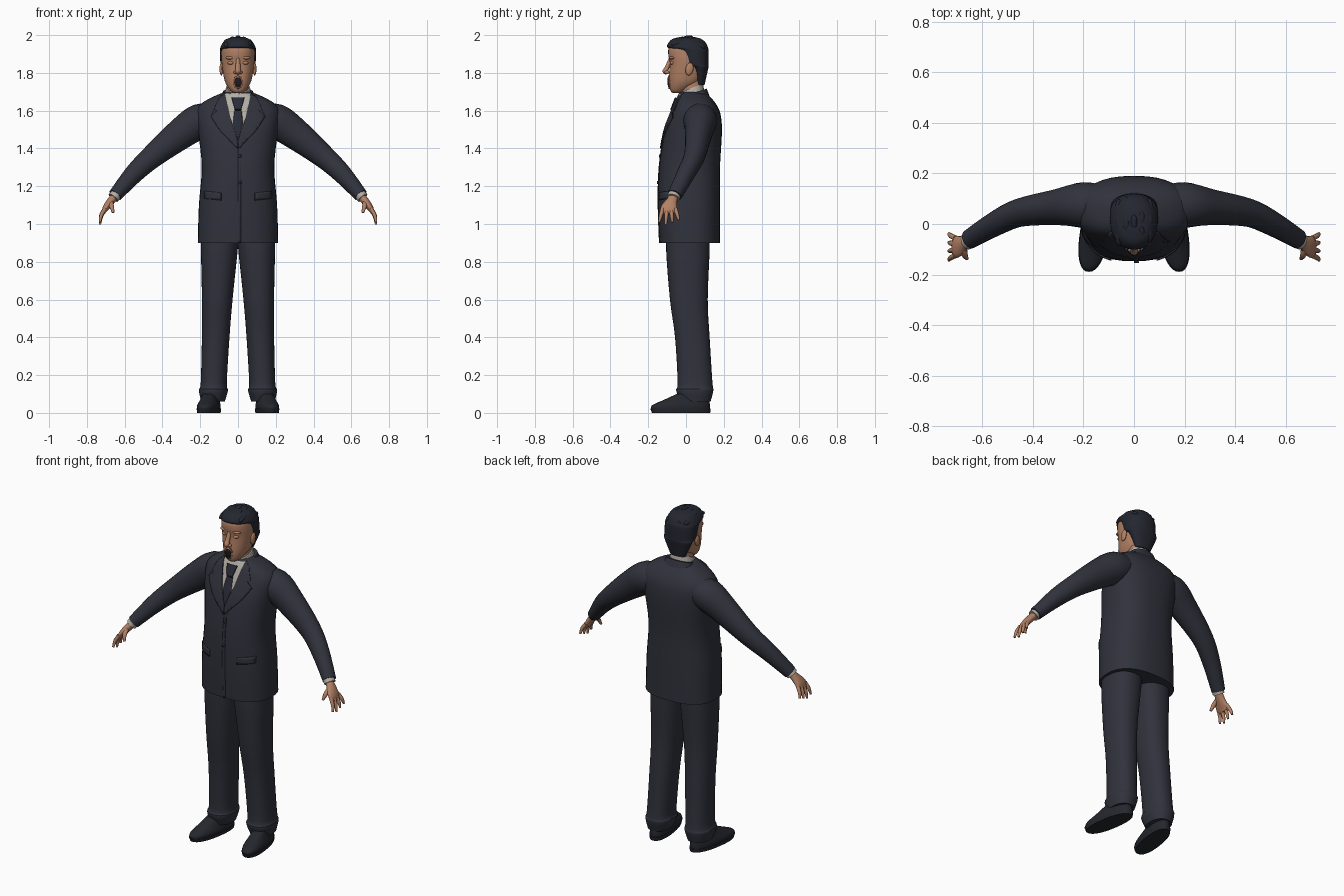
import bpy, bmesh, math, random
from mathutils import Vector, Matrix
from mathutils.bvhtree import BVHTree

random.seed(4)
default_cube = bpy.data.objects.get("Cube")
if default_cube:
    bpy.data.objects.remove(default_cube)


def material(name, red, green, blue):
    made = bpy.data.materials.new(name)
    made.use_nodes = True
    made.diffuse_color = (red, green, blue, 1)
    shader = made.node_tree.nodes["Principled BSDF"]
    shader.inputs["Base Color"].default_value = made.diffuse_color
    shader.inputs["Roughness"].default_value = .8
    return made


SUIT = material("charcoal suit", .03, .032, .045)
TIE = material("dark tie", .022, .024, .038)
SHIRT = material("off white shirt", .45, .42, .37)
SKIN = material("skin", .45, .22, .13)
LIP = material("lips", .32, .13, .085)
HAIR = material("black hair", .018, .02, .03)
LEATHER = material("black leather", .018, .02, .027)
MOUTH = material("mouth inside", .015, .01, .01)


def finish(name, bm, mat):
    mesh = bpy.data.meshes.new(name)
    bm.to_mesh(mesh)
    bm.free()
    mesh.materials.append(mat)
    made = bpy.data.objects.new(name, mesh)
    bpy.context.collection.objects.link(made)
    bpy.ops.object.select_all(action="DESELECT")
    made.select_set(True)
    bpy.context.view_layer.objects.active = made
    bpy.ops.object.shade_smooth_by_angle(angle=math.radians(45))
    return made


def dense(rows, steps=4):
    """Smooth interpolation through rows of numbers."""
    out = []
    for i in range(len(rows) - 1):
        before, start, end = rows[max(i - 1, 0)], rows[i], rows[i + 1]
        after = rows[min(i + 2, len(rows) - 1)]
        for j in range(steps):
            t = j / steps
            out.append([q + t / 2 * (r - p + t * (2 * p - 5 * q + 4 * r - s + t * (3 * (q - r) + s - p)))
                        for p, q, r, s in zip(before, start, end, after)])
    return out + [list(rows[-1])]


def skin_rings(name, rings, mat):
    bm = bmesh.new()
    loops = [[bm.verts.new(point) for point in ring] for ring in rings]
    for low, high in zip(loops, loops[1:]):
        for i in range(len(low)):
            bm.faces.new((low[i - 1], low[i], high[i], high[i - 1]))
    bm.faces.new(loops[0])
    bm.faces.new(loops[-1])
    bmesh.ops.recalc_face_normals(bm, faces=bm.faces[:])
    return finish(name, bm, mat)


def oval(count, power=2):
    for i in range(count):
        angle = math.tau * i / count
        c, s = math.cos(angle), math.sin(angle)
        yield math.copysign(abs(c) ** (2 / power), c), math.copysign(abs(s) ** (2 / power), s)


def stack(name, rows, mat, power=2.3, side=1, tilt=0, shear=0, centre=0):
    """Upright loft; rows hold height, half width, front y and back y."""
    rings = []
    for z, width, front, back in dense(rows):
        ring = []
        for u, v in oval(36, power):
            depth = v * (back - front) / 2
            y = (front + back) / 2 + depth
            ring.append((side * (centre + u * width - shear * y), y, z + tilt * depth))
        rings.append(ring)
    return skin_rings(name, rings, mat)


def tube(name, path, mat, side=1, count=20):
    """Loft along a path; rows hold x, y, z, half width along y and half thickness."""
    rows = dense(path)
    rings = []
    for i, (x, y, z, width, thickness) in enumerate(rows):
        ahead, behind = rows[min(i + 1, len(rows) - 1)], rows[max(i - 1, 0)]
        along = (Vector(ahead[:3]) - Vector(behind[:3])).normalized()
        across = (Vector((0, 1, 0)) - along * along.y).normalized()
        normal = along.cross(across)
        points = [Vector((x, y, z)) + across * width * u + normal * thickness * v for u, v in oval(count)]
        rings.append([(side * point.x, point.y, point.z) for point in points])
    return skin_rings(name, rings, mat)


def ball(name, location, size, mat, tip=0):
    bm = bmesh.new()
    bmesh.ops.create_uvsphere(bm, u_segments=16, v_segments=10, radius=1)
    bm.transform(Matrix.Translation(location) @ Matrix.Rotation(tip, 4, "X") @ Matrix.Diagonal((*size, 1)))
    return finish(name, bm, mat)


def plate(name, base, outline, lift, mat, side=1, mirror=False):
    """Thin outline (x, z) laid onto the front of a base object."""
    if mirror:
        outline = outline + [(-x, z) for x, z in reversed(outline) if x]
    source = bmesh.new()
    source.from_mesh(base.data)
    tree = BVHTree.FromBMesh(source)
    source.free()
    bm = bmesh.new()
    bm.faces.new([bm.verts.new((side * x, 0, z)) for x, z in outline])
    bmesh.ops.triangulate(bm, faces=bm.faces[:])
    for axis in (0, 2):
        low, high = min(v.co[axis] for v in bm.verts), max(v.co[axis] for v in bm.verts)
        cuts = int((high - low) / .02)
        for i in range(cuts):
            place, normal = Vector(), Vector()
            place[axis], normal[axis] = low + (high - low) * (i + 1) / (cuts + 1), 1
            geometry = bm.verts[:] + bm.edges[:] + bm.faces[:]
            bmesh.ops.bisect_plane(bm, geom=geometry, plane_co=place, plane_no=normal)
    for vert in bm.verts:
        hit = tree.ray_cast(Vector((vert.co.x, -2, vert.co.z)), Vector((0, 1, 0)))[0]
        vert.co.y = (hit or tree.find_nearest(vert.co)[0]).y - lift
    bm.normal_update()
    for face in bm.faces:
        if face.normal.y > 0:
            face.normal_flip()
    made = finish(name, bm, mat)
    solid = made.modifiers.new("thickness", "SOLIDIFY")
    solid.thickness, solid.offset = .008, -1


# Jacket body and collars
jacket = stack("jacket", [
    (.9, .213, -.14, .18), (1.1, .207, -.147, .18), (1.3, .192, -.142, .18), (1.48, .21, -.115, .19),
    (1.57, .222, -.085, .185), (1.62, .21, -.065, .168), (1.66, .16, -.05, .14), (1.7, .07, -.03, .1)], SUIT, 2.5)
stack("jacket_collar", [(1.64, .105, -.01, .13), (1.7, .08, 0, .11)], SUIT, tilt=.3)
stack("shirt_collar", [(1.65, .08, -.05, .1), (1.72, .064, -.034, .09)], SHIRT, tilt=.4)

# Shirt front, tie and jacket details
plate("shirt_front", jacket, [(0, 1.69), (.075, 1.69), (.042, 1.56), (0, 1.43)], .003, SHIRT, mirror=True)
plate("tie_blade", jacket, [(0, 1.64), (.015, 1.64), (.027, 1.53), (0, 1.44)], .007, TIE, mirror=True)
plate("tie_knot", jacket, [(0, 1.67), (.034, 1.67), (.018, 1.61), (0, 1.61)], .013, TIE, mirror=True)
plate("jacket_front_edge", jacket, [(0, 1.41), (.016, 1.41), (.016, .9), (0, .9)], .003, SUIT)
for height in (1.36, 1.22):
    button = [(.01 + .009 * u, height + .009 * v) for u, v in oval(10)]
    plate("jacket_button", jacket, button, .008, TIE)

for side, label in ((1, "left_"), (-1, "right_")):
    plate(label + "lapel", jacket, [
        (.07, 1.695), (.1, 1.67), (.128, 1.61), (.112, 1.6), (.145, 1.57), (.1, 1.5),
        (.004, 1.4), (0, 1.44), (.04, 1.56)], .009, SUIT, side)
    plate(label + "pocket_flap", jacket, [(.09, 1.165), (.18, 1.175), (.18, 1.135), (.09, 1.125)],
          .007, SUIT, side)

    # Sleeve, cuff and hand
    tube(label + "sleeve", [
        (.11, .07, 1.56, .08, .07), (.2, .075, 1.545, .09, .092), (.3, .067, 1.48, .072, .083),
        (.45, .045, 1.36, .056, .062), (.55, 0, 1.267, .048, .051), (.65, -.06, 1.152, .039, .037)], SUIT, side)
    tube(label + "cuff", [(.63, -.054, 1.175, .034, .031), (.66, -.068, 1.138, .034, .031)], SHIRT, side)
    tube(label + "palm", [
        (.64, -.06, 1.16, .025, .02), (.67, -.074, 1.125, .028, .021),
        (.7, -.09, 1.085, .044, .017), (.714, -.09, 1.055, .036, .008)], SKIN, side)
    for order, finger in enumerate(("index", "middle", "ring", "little")):
        spread = order - 1.5
        drop = .083 - .012 * abs(order - 1)
        tube(label + finger + "_finger", [
            (.705, -.09 + spread * .023, 1.08, .011, .011),
            (.724, -.09 + spread * .029, 1.08 - drop / 2, .01, .01),
            (.731, -.09 + spread * .035, 1.08 - drop, .006, .006)], SKIN, side, 10)
    tube(label + "thumb", [(.675, -.085, 1.12, .014, .015), (.67, -.12, 1.095, .012, .013),
                           (.66, -.137, 1.06, .006, .007)], SKIN, side, 10)

    # Trouser leg with a gathered hem, leaning slightly inward at the top
    leg = stack(label + "trouser_leg", [
        (.06, .062, -.03, .13), (.12, .077, -.052, .145), (.16, .069, -.044, .14), (.4, .073, -.058, .125),
        (.6, .081, -.085, .115), (.86, .097, -.105, .125), (.97, .1, -.1, .125)], SUIT, side=side)
    for vert in leg.data.vertices:
        vert.co.x += side * (.135 - .042 * vert.co.z)

    # Shoe
    stack(label + "shoe_sole", [(0, .056, -.18, .128), (.022, .059, -.189, .131)],
          LEATHER, side=side, shear=.15, centre=.15)
    stack(label + "shoe_upper", [(.015, .056, -.184, .127), (.04, .056, -.18, .127), (.07, .046, -.115, .122),
                                 (.1, .038, -.05, .115)], LEATHER, side=side, shear=.15, centre=.15)

    # Ear, eyelid, brow and nostril
    ball(label + "ear", (side * .088, .018, 1.82), (.01, .021, .034), SKIN, -.2)
    ball(label + "eyelid", (side * .036, -.07, 1.853), (.019, .016, .011), SKIN)
    ball(label + "brow", (side * .036, -.071, 1.88), (.03, .018, .01), SKIN)
    ball(label + "nostril", (side * .013, -.1, 1.803), (.011, .014, .009), SKIN)

# Neck, head and face
stack("neck", [(1.62, .058, -.03, .085), (1.8, .055, -.02, .09)], SKIN)
head = stack("head", [
    (1.693, .022, -.07, -.015), (1.71, .043, -.084, .01), (1.76, .071, -.09, .085), (1.85, .086, -.086, .105),
    (1.9, .087, -.094, .106), (1.94, .08, -.086, .1), (1.98, .03, -.03, .05)], SKIN, 2.2)
tube("nose", [(0, -.075, 1.885, .012, .009), (0, -.102, 1.825, .012, .014),
              (0, -.108, 1.808, .016, .015), (0, -.1, 1.797, .008, .01)], SKIN)
for name, width, height, lift, mat in (("lips", .027, .035, .006, LIP), ("open_mouth", .02, .026, .008, MOUTH)):
    plate(name, head, [(width * u, 1.75 + height * v) for u, v in oval(20)], lift, mat)

# Hair cap with sideburns and loose combed tufts
stack("hair", [
    (1.735, .048, .055, .098), (1.825, .087, .03, .118), (1.845, .093, -.015, .12), (1.915, .095, -.05, .12),
    (1.935, .093, -.098, .116), (1.96, .08, -.092, .104), (1.98, .058, -.07, .08), (1.99, .025, -.03, .045)],
    HAIR, 2.2)
for row in (-1, 0, 1):
    for column in range(-2, 3):
        x, y = .03 * column, .01 + .06 * row + random.uniform(-.012, .012)
        z = 1.984 - 5 * x * x - 4.5 * y * y
        ball("hair_tuft", (x, y, z), (.014, .034, .013), HAIR, random.uniform(0, .3) - 6 * y)
